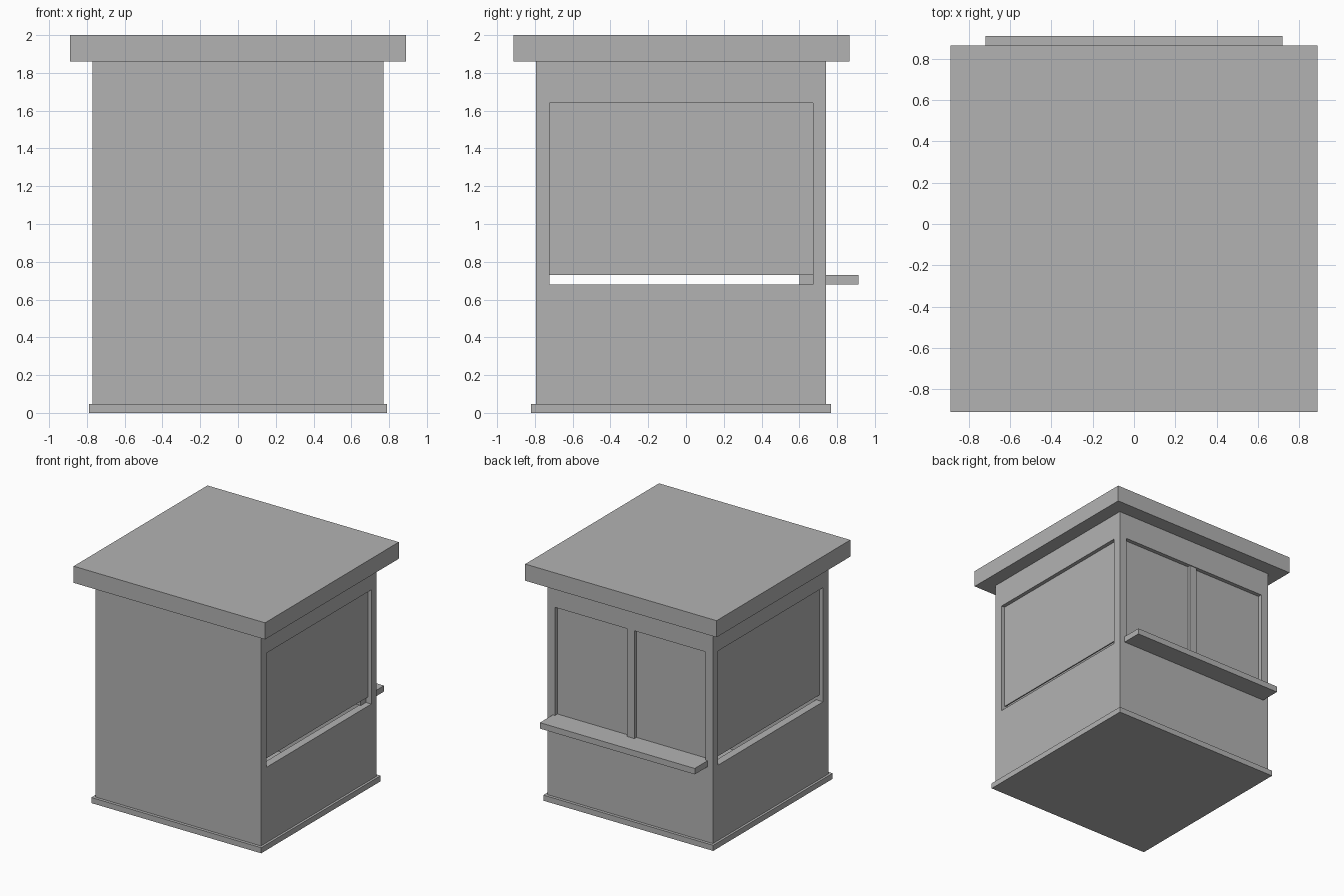
import bpy

if "Cube" in bpy.data.objects:
    bpy.data.objects.remove(bpy.data.objects["Cube"], do_unlink=True)

# Single flat colour
grey = bpy.data.materials.new("plain_grey")
grey.use_nodes = True
colour = (0.45, 0.45, 0.45, 1)
grey.diffuse_color = colour
grey.node_tree.nodes["Principled BSDF"].inputs["Base Color"].default_value = colour


def box(name, x, y, z):
    """Box between the given (low, high) limits on each axis."""
    bpy.ops.mesh.primitive_cube_add(size=1)
    ob = bpy.context.object
    ob.name = name
    spans = (x, y, z)
    for v in ob.data.vertices:
        v.co = [lo if c < 0 else hi for c, (lo, hi) in zip(v.co, spans)]
    ob.data.materials.append(grey)
    return ob


def cut(target, cutter):
    """Subtract a cutter from the target and discard it."""
    mod = target.modifiers.new("cut", "BOOLEAN")
    mod.operation = "DIFFERENCE"
    mod.solver = "EXACT"
    mod.object = cutter
    cutter.hide_render = True
    bpy.context.view_layer.objects.active = target
    bpy.ops.object.modifier_apply(modifier=mod.name)
    bpy.data.objects.remove(cutter, do_unlink=True)


front, back, side = -0.795, 0.742, 0.77
base_top, roof_low = 0.047, 1.86
sill, shelf_top, head = 0.68, 0.73, 1.64
open_y = (-0.722, 0.672)
open_x = (-0.70, 0.70)

# Base and overhanging roof slab
box("base", (-0.79, 0.79), (-0.82, 0.767), (0, base_top))
box("roof", (-0.89, 0.89), (-0.912, 0.865), (roof_low, 2))

# Hollow walls with openings on both sides and at the back
walls = box("walls", (-side, side), (front, back), (base_top, roof_low))
cut(walls, box("room_cutter", (-0.705, 0.705), (-0.73, 0.68), (-0.1, 2.1)))
cut(walls, box("side_cutter", (-1, 1), open_y, (sill, head)))
cut(walls, box("back_cutter", open_x, (0.3, 1), (sill, head)))

# Side panes, raised above the sill to leave a slot
for name, s in (("left_pane", 1), ("right_pane", -1)):
    box(name, tuple(sorted((s * 0.728, s * 0.738))), open_y, (shelf_top, head))

# Back panes, mullion and service counter
box("back_pane_left", (0.03, open_x[1]), (0.698, 0.708), (shelf_top, head))
box("back_pane_right", (open_x[0], -0.03), (0.698, 0.708), (shelf_top, head))
box("mullion", (-0.035, 0.035), (0.68, 0.735), (shelf_top, head))
box("counter", (-0.72, 0.72), (0.602, 0.912), (sill, shelf_top))
